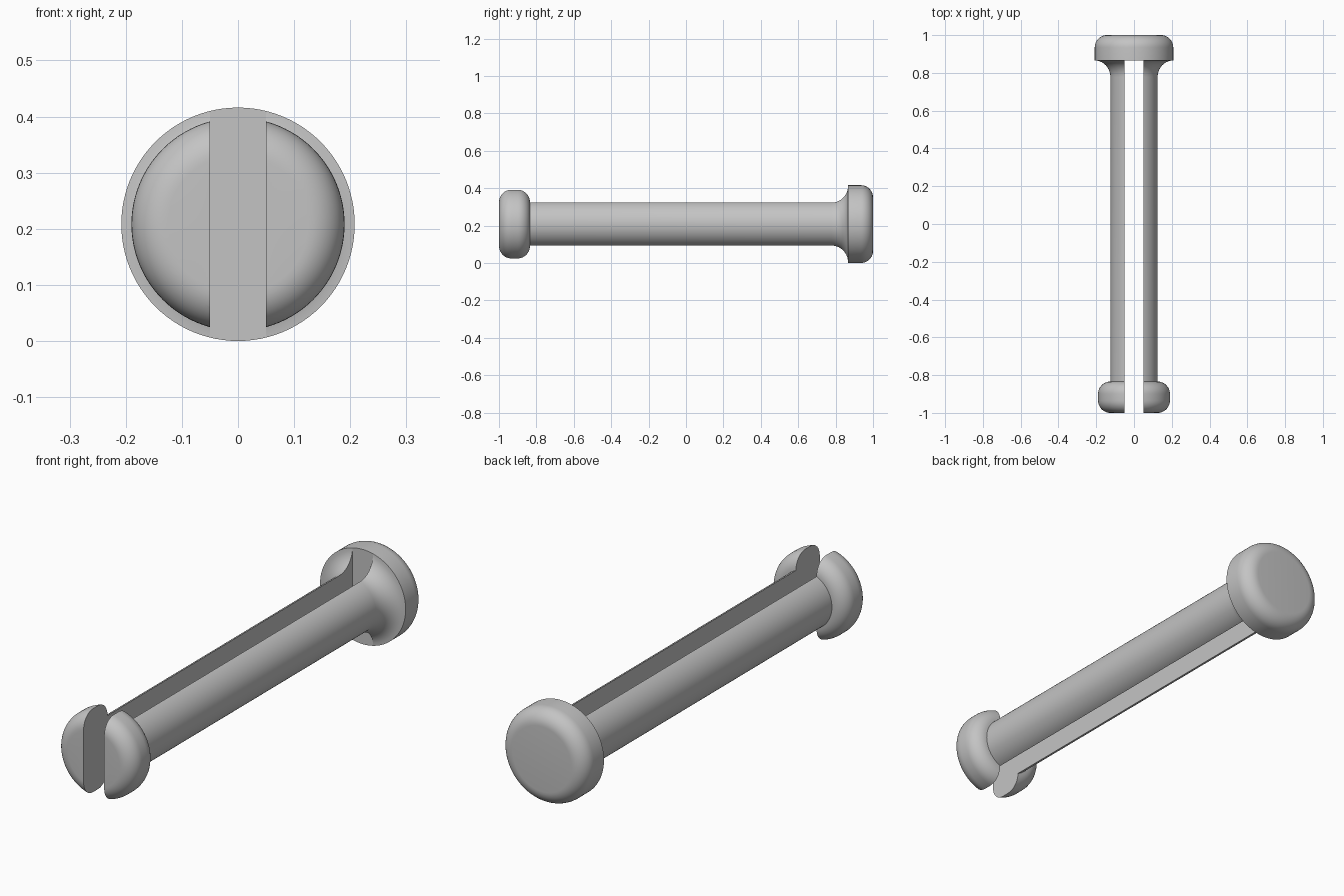
import bpy, bmesh
from math import pi, sin, cos, radians
from mathutils import Vector, Matrix

cube = bpy.data.objects.get("Cube")
if cube:
    bpy.data.objects.remove(cube, do_unlink=True)

HEAD_R, BULB_R, SHAFT_R = 0.208, 0.19, 0.125
HEAD_Y, BULB_Y = 0.866, -0.834
ROUND = 0.065
SLOT_HALF = 0.05

grey = bpy.data.materials.new("plain grey")
grey.use_nodes = True
grey.diffuse_color = (0.55, 0.55, 0.55, 1)
grey.node_tree.nodes["Principled BSDF"].inputs["Base Color"].default_value = (0.55, 0.55, 0.55, 1)


def arc(y, r, size_y, size_r, start, end, steps=10):
    """Points (y, radius) along an elliptical arc, angles in degrees from +y."""
    angles = [radians(start + (end - start) * i / steps) for i in range(steps + 1)]
    return [(y + size_y * cos(a), r + size_r * sin(a)) for a in angles]


# Profile from the split tip to the closed head
flare = HEAD_R - SHAFT_R
profile = [(-1, 0)]
profile += arc(-1 + ROUND, BULB_R - ROUND, ROUND, ROUND, 180, 90)
profile += arc(BULB_Y - ROUND, BULB_R - ROUND, ROUND, ROUND, 90, 0)
profile += arc(HEAD_Y - 0.088, HEAD_R, 0.088, flare, -90, 0)
profile += arc(1 - ROUND, HEAD_R - ROUND, ROUND, ROUND, 90, 0)
profile += [(1, 0)]

# Revolve the profile around the long axis
bm = bmesh.new()
verts = [bm.verts.new((r, y, 0)) for y, r in profile]
edges = [bm.edges.new(pair) for pair in zip(verts, verts[1:])]
bmesh.ops.spin(bm, geom=verts + edges, cent=(0, 0, 0), axis=(0, 1, 0),
               angle=2 * pi, steps=96, use_duplicate=False)
bmesh.ops.remove_doubles(bm, verts=bm.verts, dist=0.0002)
bmesh.ops.recalc_face_normals(bm, faces=bm.faces)
bmesh.ops.translate(bm, verts=bm.verts, vec=(0, 0, HEAD_R))
mesh = bpy.data.meshes.new("split_pin")
bm.to_mesh(mesh)
bm.free()
mesh.materials.append(grey)
pin = bpy.data.objects.new("split_pin", mesh)
bpy.context.collection.objects.link(pin)

# Slot that splits the shaft and tip, stopping at the head
bm = bmesh.new()
length = HEAD_Y + 1.2
bmesh.ops.create_cube(bm, size=1, matrix=Matrix.Translation((0, HEAD_Y - length / 2, HEAD_R))
                      @ Matrix.Diagonal(Vector((2 * SLOT_HALF, length, 1, 1))))
slot_mesh = bpy.data.meshes.new("slot_cutter")
bm.to_mesh(slot_mesh)
bm.free()
slot_mesh.materials.append(grey)
slot = bpy.data.objects.new("slot_cutter", slot_mesh)
slot.hide_render = True
bpy.context.collection.objects.link(slot)

cut = pin.modifiers.new("slot", 'BOOLEAN')
cut.operation = 'DIFFERENCE'
cut.solver = 'EXACT'
cut.object = slot

bpy.ops.object.select_all(action='DESELECT')
pin.select_set(True)
bpy.context.view_layer.objects.active = pin
bpy.ops.object.modifier_apply(modifier=cut.name)
bpy.data.objects.remove(slot, do_unlink=True)
bpy.ops.object.shade_smooth_by_angle(angle=radians(35))
